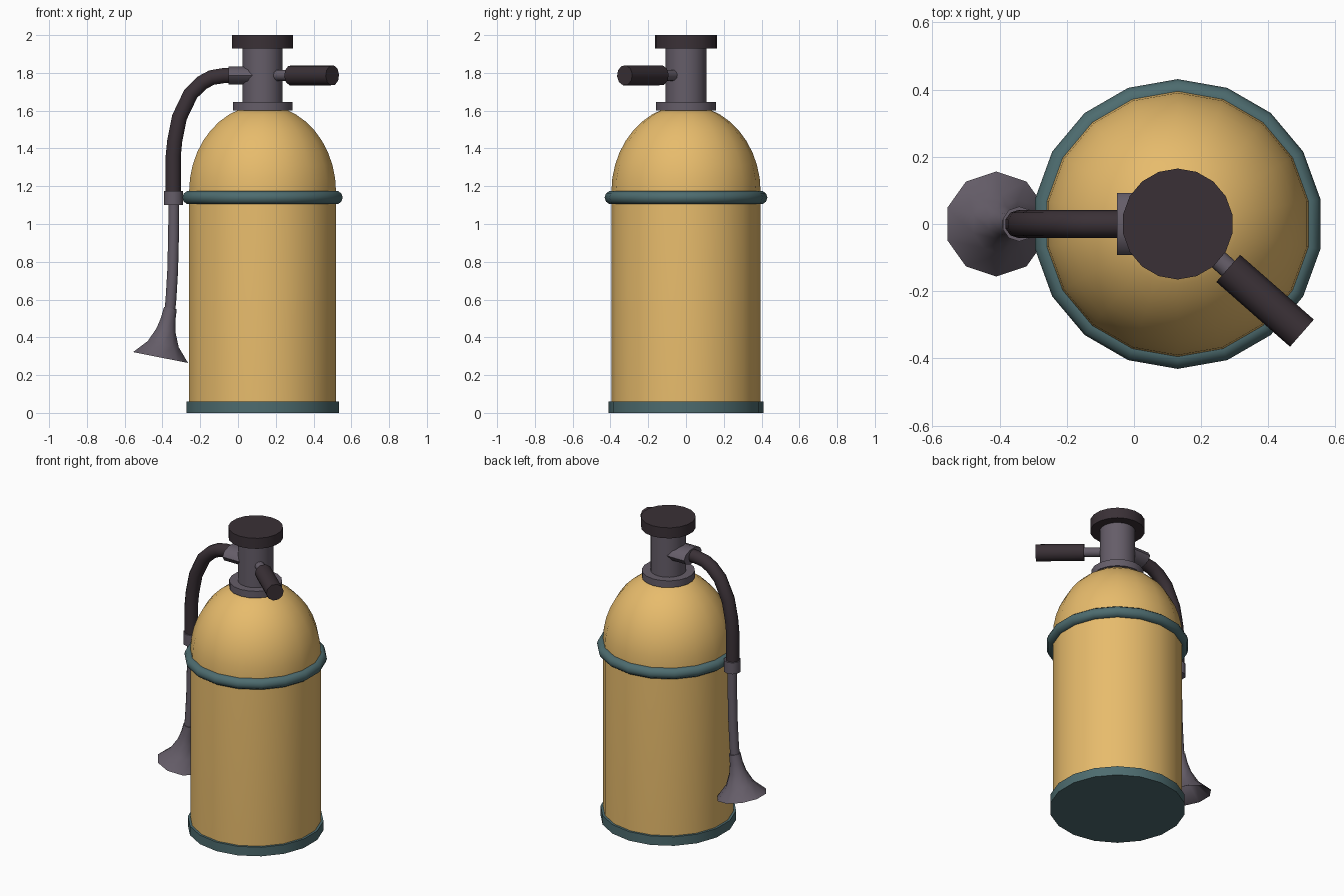
import bpy, bmesh, math
from mathutils import Vector, Matrix

if "Cube" in bpy.data.objects:
    bpy.data.objects.remove(bpy.data.objects["Cube"])


def material(name, rgb):
    m = bpy.data.materials.new(name)
    m.diffuse_color = (*rgb, 1)
    m.use_nodes = True
    m.node_tree.nodes["Principled BSDF"].inputs["Base Color"].default_value = m.diffuse_color
    return m


YELLOW = material("yellow_paint", (0.80, 0.50, 0.15))
TEAL = material("teal_trim", (0.075, 0.15, 0.16))
GREY = material("grey_metal", (0.13, 0.11, 0.14))
DARK = material("dark_rubber", (0.042, 0.030, 0.037))
CX = 0.13          # tank axis
VALVE_Z = 1.787    # height of hose outlet and lever


def finish(bm, name, mat):
    bmesh.ops.recalc_face_normals(bm, faces=bm.faces)
    me = bpy.data.meshes.new(name)
    bm.to_mesh(me)
    bm.free()
    ob = bpy.data.objects.new(name, me)
    me.materials.append(mat)
    bpy.context.collection.objects.link(ob)
    bpy.ops.object.select_all(action='DESELECT')
    ob.select_set(True)
    bpy.context.view_layer.objects.active = ob
    bpy.ops.object.shade_smooth_by_angle(angle=math.radians(50))
    return ob


def skin(name, rings, mat, closed=False):
    """Bridge successive rings of points; cap the ends unless closed."""
    bm = bmesh.new()
    loops = [[bm.verts.new(p) for p in ring] for ring in rings]
    n = len(loops[0])
    pairs = list(zip(loops, loops[1:]))
    if closed:
        pairs.append((loops[-1], loops[0]))
    else:
        bm.faces.new(loops[0])
        bm.faces.new(loops[-1])
    for a, b in pairs:
        for i in range(n):
            j = (i + 1) % n
            bm.faces.new((a[i], a[j], b[j], b[i]))
    return finish(bm, name, mat)


def ring(n, r, squash=1.0):
    angles = [math.pi / 2 + 2 * math.pi * i / n for i in range(n)]
    return [Vector((r * squash * math.cos(a), r * math.sin(a), 0)) for a in angles]


def lathe(name, profile, mat, sides=18, origin=(CX, 0, 0), axis=(0, 0, 1),
          squash=1.0, closed=False):
    """Revolve (radius, distance) pairs about an axis."""
    q = Vector((0, 0, 1)).rotation_difference(Vector(axis).normalized())
    mtx = Matrix.Translation(origin) @ q.to_matrix().to_4x4()
    rings = [[mtx @ (p + Vector((0, 0, h))) for p in ring(sides, r, squash)]
             for r, h in profile]
    return skin(name, rings, mat, closed)


def tube(name, path, r, mat, sides=10):
    """Sweep a round section along (x, z) points in the y = 0 plane."""
    pts = [Vector((x, 0, z)) for x, z in path]
    rings = []
    for i, p in enumerate(pts):
        t = pts[min(i + 1, len(pts) - 1)] - pts[max(i - 1, 0)]
        side = Vector((0, 1, 0)).cross(t.normalized())
        rings.append([p + side * v.x + Vector((0, v.y, 0)) for v in ring(sides, r)])
    return skin(name, rings, mat)


# Tank: straight wall and domed shoulder
dome = [(0.395 * math.cos(math.radians(a)), 1.17 + 0.46 * math.sin(math.radians(a)))
        for a in range(0, 73, 9)]
lathe("tank", [(0.395, 0.03)] + dome, YELLOW)

# Foot and band round the tank
lathe("foot", [(0.41, 0), (0.41, 0.06)], TEAL)
band = [(0.395 + 0.036 * math.cos(a), 1.14 + 0.036 * math.sin(a))
        for a in (2 * math.pi * i / 10 for i in range(10))]
lathe("band", band, TEAL, closed=True)

# Valve: collar, neck and cap
lathe("collar", [(0.16, 1.60), (0.16, 1.645)], GREY)
lathe("neck", [(0.108, 1.64), (0.108, 1.94)], GREY)
lathe("cap", [(0.165, 1.93), (0.165, 2.0)], DARK)

# Lever pointing front right
a = math.radians(-41.3)
lever_axis = (math.cos(a), math.sin(a), 0)
lathe("lever_pin", [(0.03, 0.06), (0.03, 0.22)], GREY, 10, (CX, 0, VALVE_Z), lever_axis)
lathe("lever_grip", [(0.054, 0.20), (0.054, 0.492)], DARK, 10, (CX, 0, VALVE_Z), lever_axis)

# Oval hose outlet on the left
lathe("outlet", [(0.092, 0.04), (0.092, 0.18)], GREY, 10, (CX, 0, VALVE_Z), (-1, 0, 0), 0.54)

# Hose, joint and wand
tube("hose", [(-0.03, VALVE_Z), (-0.08, 1.785), (-0.14, 1.775), (-0.19, 1.748), (-0.25, 1.69),
              (-0.31, 1.565), (-0.335, 1.44), (-0.343, 1.36), (-0.343, 1.16)], 0.042, DARK)
lathe("hose_joint", [(0.052, 1.10), (0.052, 1.175)], GREY, 10, (-0.341, 0, 0))
tube("wand", [(-0.34, 1.12), (-0.341, 0.95), (-0.346, 0.75), (-0.355, 0.60), (-0.362, 0.53)],
     0.03, GREY)

# Hollow flared horn
lathe("horn", [(0.036, 0), (0.041, 0.06), (0.054, 0.12), (0.088, 0.195), (0.156, 0.267),
               (0.148, 0.265), (0.080, 0.195), (0.046, 0.12), (0.032, 0.06)],
      GREY, 10, (-0.358, 0, 0.555), (-0.052, 0, -0.262))
